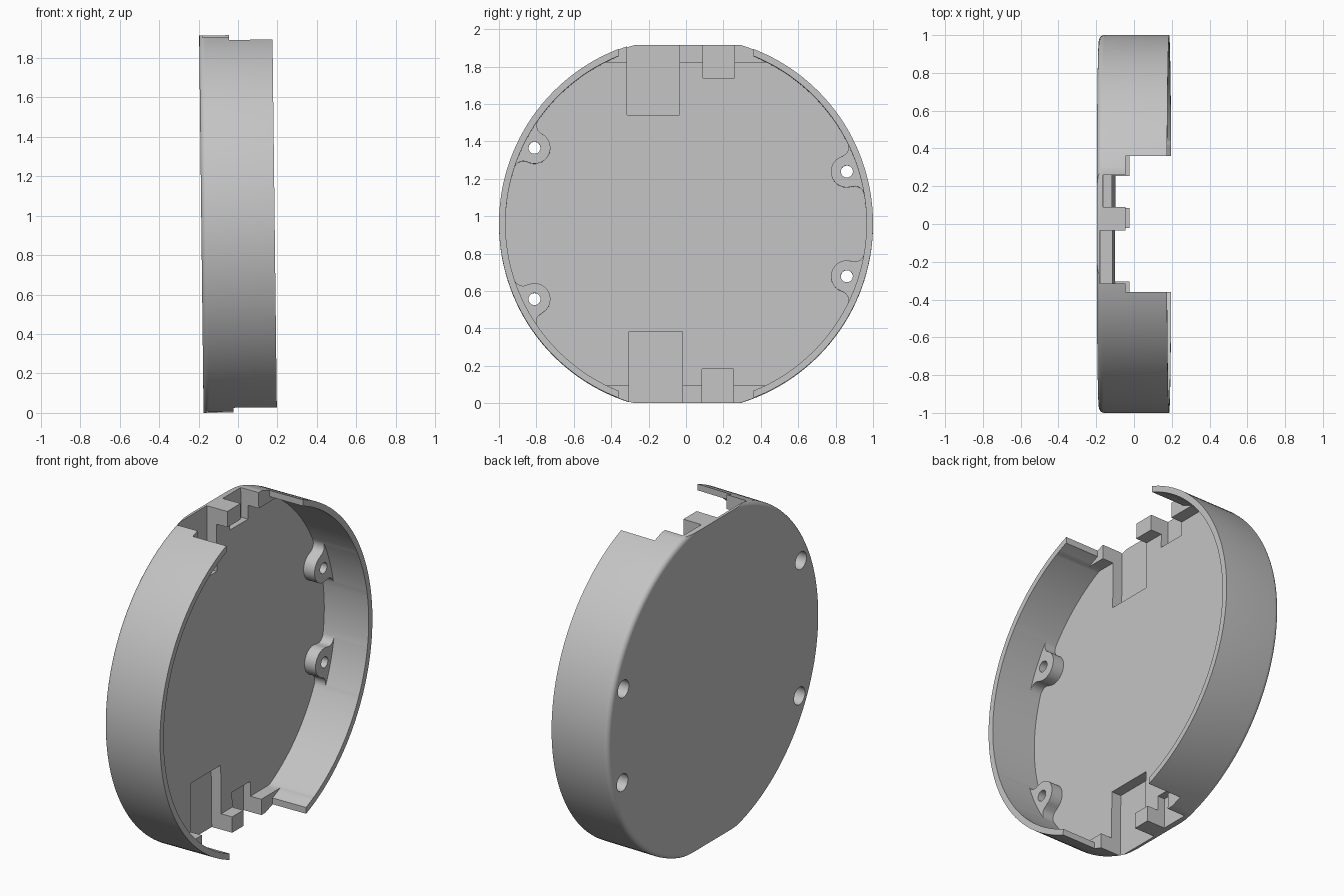
import bpy
import bmesh
from math import sin, cos, pi, asin, acos, atan2, hypot, radians

if "Cube" in bpy.data.objects:
    bpy.data.objects.remove(bpy.data.objects["Cube"], do_unlink=True)

SEG = 144                      # facets round the shell
R, R_IN = 1.0, 0.965           # outer and inner radius
FLAT, FLAT_IN = 0.957, 0.863   # outer and inner height of the flats
BACK, FLOOR, STEP, RIM = -0.186, -0.107, -0.035, 0.186
BOSS_R, BLEND = 0.085, 0.05
HOLES = [(-0.81, 0.407), (-0.81, -0.402), (0.86, 0.28), (0.86, -0.28)]

grey = bpy.data.materials.new("light grey plastic")
grey.use_nodes = True
colour = (0.55, 0.55, 0.55, 1)
grey.diffuse_color = colour
grey.node_tree.nodes["Principled BSDF"].inputs["Base Color"].default_value = colour


def loft(name, rings):
    """Closed solid from matching rings of points."""
    bm = bmesh.new()
    loops = [[bm.verts.new(p) for p in ring] for ring in rings]
    n = len(loops[0])
    for a, b in zip(loops, loops[1:]):
        for i in range(n):
            j = (i + 1) % n
            bm.faces.new((a[i], a[j], b[j], b[i]))
    bm.faces.new(loops[0])
    bm.faces.new(loops[-1])
    bmesh.ops.recalc_face_normals(bm, faces=bm.faces)
    mesh = bpy.data.meshes.new(name)
    bm.to_mesh(mesh)
    bm.free()
    mesh.materials.append(grey)
    obj = bpy.data.objects.new(name, mesh)
    bpy.context.collection.objects.link(obj)
    return obj


def prism(name, outline, x0, x1):
    return loft(name, [[(x, y, z) for y, z in outline] for x in (x0, x1)])


def circle(r, cy=0, cz=0, n=SEG):
    return [(cy + r * cos(2 * pi * i / n), cz + r * sin(2 * pi * i / n)) for i in range(n)]


def box(name, y0, y1, z0, z1, x0, x1):
    return prism(name, [(y0, z0), (y1, z0), (y1, z1), (y0, z1)], x0, x1)


def cut(obj, cutter, operation="DIFFERENCE"):
    mod = obj.modifiers.new("cut", "BOOLEAN")
    mod.operation, mod.solver, mod.object = operation, "EXACT", cutter
    bpy.context.view_layer.objects.active = obj
    bpy.ops.object.modifier_apply(modifier=mod.name)
    bpy.data.objects.remove(cutter, do_unlink=True)


def boss_outline(cy, cz):
    """Screw boss blended into the wall, as (angle, radius) pairs, and its half angle."""
    d, mid = hypot(cy, cz), atan2(cz, cy)
    f, reach = R_IN - BLEND, BOSS_R + BLEND
    half = acos((d * d + f * f - reach * reach) / (2 * d * f))
    fy, fz = f * cos(half), f * sin(half)
    touch = atan2(fz, fy - d)          # direction from boss to blend centre
    pts = []
    for i in range(13):                # round nose, half of it
        a = pi + (touch - pi) * i / 12
        pts.append((d + BOSS_R * cos(a), BOSS_R * sin(a)))
    for i in range(1, 9):              # hollow blend up to the wall
        a = touch + pi + (half - touch + pi) * i / 8
        pts.append((fy + BLEND * cos(a), fz + BLEND * sin(a)))
    polar = [(atan2(z, y), hypot(y, z)) for y, z in pts]
    polar += [(-a, r) for a, r in polar[1:]]
    return [((mid + a) % (2 * pi), r) for a, r in polar], mid, half


def floor_outline():
    """Inner wall with the two flats and the four bosses."""
    corner = asin(FLAT_IN / R_IN)
    angles = [2 * pi * i / SEG for i in range(SEG)]
    angles += [corner, pi - corner, pi + corner, 2 * pi - corner]
    polar = [(a, min(R_IN, FLAT_IN / max(abs(sin(a)), 0.01))) for a in angles]
    for cy, cz in HOLES:
        pts, mid, half = boss_outline(cy, cz)
        polar = [(a, r) for a, r in polar if cos(a - mid) < cos(half + 0.002)]
        polar += pts
    return [(r * cos(a), r * sin(a)) for a, r in sorted(polar)]


# Round body with a softened back edge, trimmed by two flats
soft = 0.03
profile = [(BACK + soft - soft * cos(radians(a)), R - soft + soft * sin(radians(a)))
           for a in range(0, 91, 15)] + [(RIM, R)]
shell = loft("shell", [[(x, y, z) for y, z in circle(r)] for x, r in profile])
cut(shell, box("flats", -2, 2, -FLAT, FLAT, -1, 1), "INTERSECT")

# Hollow: lower pocket round the bosses, then the open upper part
cut(shell, prism("pocket", floor_outline(), FLOOR, 0.3))
cut(shell, prism("upper_hollow", circle(R_IN), STEP, 0.4))
cut(shell, box("wall_gap", -0.36, 0.36, -1.2, 1.2, STEP, 0.5))

# Wide and narrow recesses at the top and bottom
for y0, y1, z0, z1, depth in [(-0.315, -0.035, 0.583, 1.2, -0.17),
                              (0.09, 0.26, 0.781, 1.2, -0.153),
                              (-0.305, -0.02, -1.2, -0.575, -0.17),
                              (0.085, 0.255, -1.2, -0.775, -0.153)]:
    cut(shell, box("recess", y0, y1, z0, z1, depth, 0.6))

# Screw holes, widened from the back
for cy, cz in HOLES:
    cut(shell, prism("screw_hole", circle(0.032, cy, cz, 32), -0.5, 0.5))
    cut(shell, prism("counterbore", circle(0.052, cy, cz, 32), -0.5, -0.085))

# Stand it up with its slight lean
shell.location = (0, 0, 0.959)
shell.rotation_euler = (0, -0.0117, 0)
bpy.ops.object.select_all(action="DESELECT")
shell.select_set(True)
bpy.context.view_layer.objects.active = shell
bpy.ops.object.shade_smooth_by_angle(angle=radians(30))
